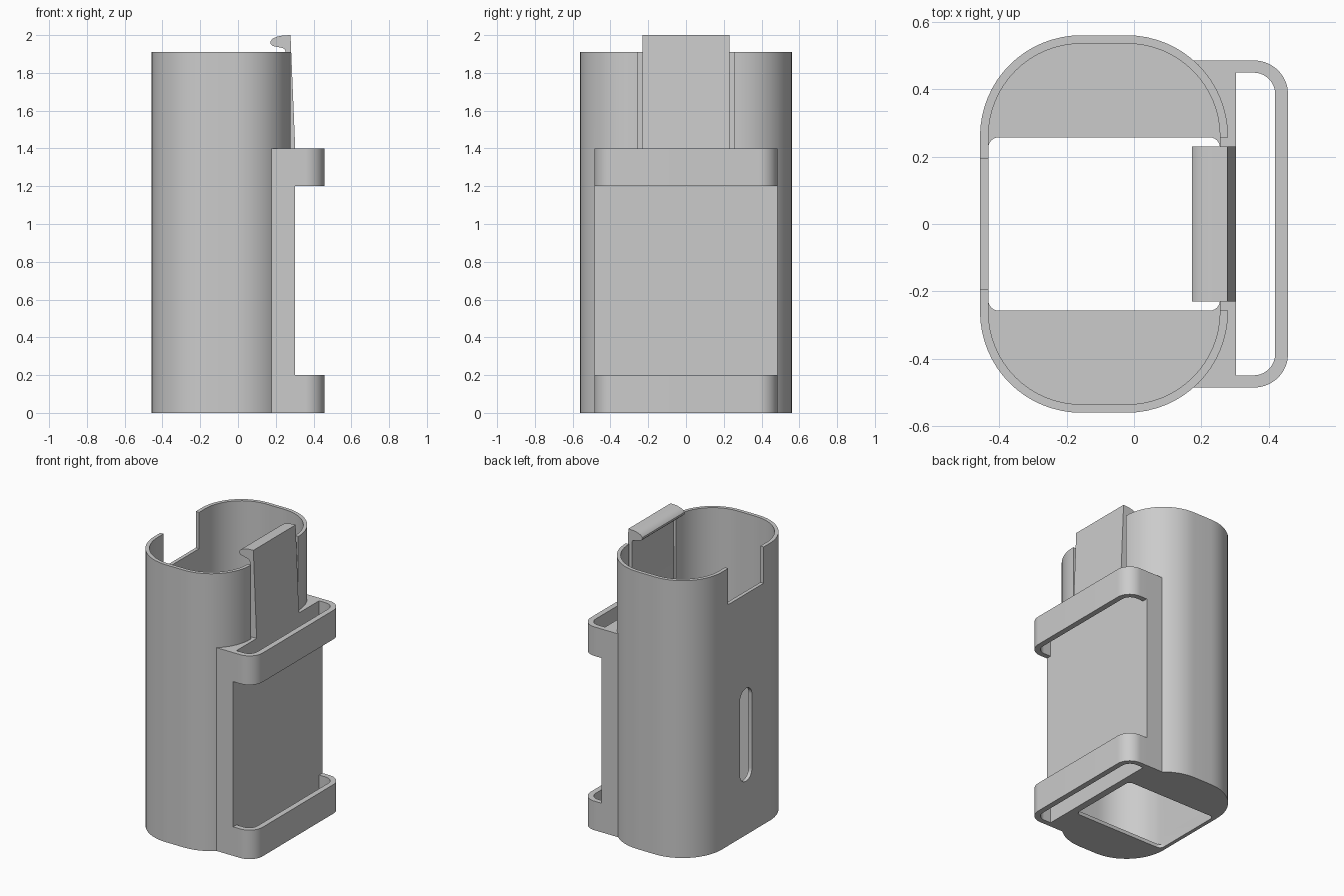
import bpy, bmesh, math

if "Cube" in bpy.data.objects:
    bpy.data.objects.remove(bpy.data.objects["Cube"])

grey = bpy.data.materials.new("plain grey")
grey.diffuse_color = (0.6, 0.6, 0.6, 1)
grey.use_nodes = True
grey.node_tree.nodes["Principled BSDF"].inputs["Base Color"].default_value = grey.diffuse_color


def arc(cx, cy, r, a0, a1, n=16):
    return [(cx + r * math.cos(math.radians(a0 + (a1 - a0) * i / n)),
             cy + r * math.sin(math.radians(a0 + (a1 - a0) * i / n))) for i in range(n + 1)]


def rounded_rect(x0, x1, y0, y1, r, n=16):
    return (arc(x1 - r, y1 - r, r, 0, 90, n) + arc(x0 + r, y1 - r, r, 90, 180, n)
            + arc(x0 + r, y0 + r, r, 180, 270, n) + arc(x1 - r, y0 + r, r, 270, 360, n))


def rect(x0, x1, y0, y1):
    return [(x0, y0), (x1, y0), (x1, y1), (x0, y1)]


def prism(name, pts, lo, hi, axis="z"):
    """Extrude a 2D outline along an axis."""
    place = {"z": lambda a, b, h: (a, b, h),
             "x": lambda a, b, h: (h, a, b),
             "y": lambda a, b, h: (a, h, b)}[axis]
    bm = bmesh.new()
    face = bm.faces.new([bm.verts.new(place(a, b, lo)) for a, b in pts])
    new = bmesh.ops.extrude_face_region(bm, geom=[face])["geom"]
    step = place(0, 0, hi - lo)
    bmesh.ops.translate(bm, vec=step, verts=[v for v in new if isinstance(v, bmesh.types.BMVert)])
    bmesh.ops.recalc_face_normals(bm, faces=bm.faces)
    mesh = bpy.data.meshes.new(name)
    bm.to_mesh(mesh)
    bm.free()
    ob = bpy.data.objects.new(name, mesh)
    bpy.context.collection.objects.link(ob)
    mesh.materials.append(grey)
    return ob


def combine(target, tool, operation):
    """Apply a boolean and discard the tool object."""
    mod = target.modifiers.new("combine", "BOOLEAN")
    mod.object, mod.operation, mod.solver = tool, operation, "EXACT"
    bpy.context.view_layer.objects.active = target
    bpy.ops.object.modifier_apply(modifier=mod.name)
    bpy.data.objects.remove(tool, do_unlink=True)


# Sleeve with its flat mounting block
body = prism("sleeve_body", rounded_rect(-0.457, 0.279, -0.56, 0.56, 0.30), 0, 1.91)
combine(body, prism("block", rect(0.10, 0.303, -0.485, 0.485), 0, 1.40), "UNION")

# Cavity, floor opening, rear notch, rear slot and clearance around the clip
cuts = [
    prism("cavity", rounded_rect(-0.432, 0.255, -0.535, 0.535, 0.275), 0.025, 2.2),
    prism("floor_opening", rounded_rect(-0.432, 0.255, -0.257, 0.257, 0.03, 6), -0.1, 0.1),
    prism("notch", rect(-0.193, 0.193, 1.66, 2.2), -0.6, -0.3, "x"),
    prism("slot", rounded_rect(-0.065, 0.065, 0.37, 1.01, 0.0649, 10), -0.6, -0.3, "x"),
    prism("clip_gap", rect(0.15, 0.5, -0.257, 0.257), 1.40, 2.2),
]
for cutter in cuts:
    combine(body, cutter, "DIFFERENCE")

# Two strap loops on the mounting block
outer = [(0.303, -0.485)] + arc(0.357, -0.385, 0.10, -90, 0) + arc(0.357, 0.385, 0.10, 0, 90) + [(0.303, 0.485)]
inner = [(0.303, 0.449)] + arc(0.355, 0.385, 0.064, 90, 0) + arc(0.355, -0.385, 0.064, 0, -90) + [(0.303, -0.449)]
loops = [prism(name, outer + inner, z, z + 0.20)
         for name, z in (("lower_strap_loop", 0.0), ("upper_strap_loop", 1.20))]

# Tapered spring clip with a hooked tip
hook = [(0.303, 1.40), (0.278, 2.0), (0.235, 1.998), (0.205, 1.991), (0.183, 1.981),
        (0.172, 1.967), (0.173, 1.953), (0.183, 1.943), (0.205, 1.938), (0.235, 1.932),
        (0.247, 1.926), (0.251, 1.915), (0.255, 1.40)]
clip = prism("spring_clip", hook, -0.23, 0.23, "y")

bpy.ops.object.select_all(action="DESELECT")
for ob in [body, clip] + loops:
    ob.select_set(True)
bpy.context.view_layer.objects.active = body
bpy.ops.object.shade_smooth_by_angle(angle=math.radians(30))
